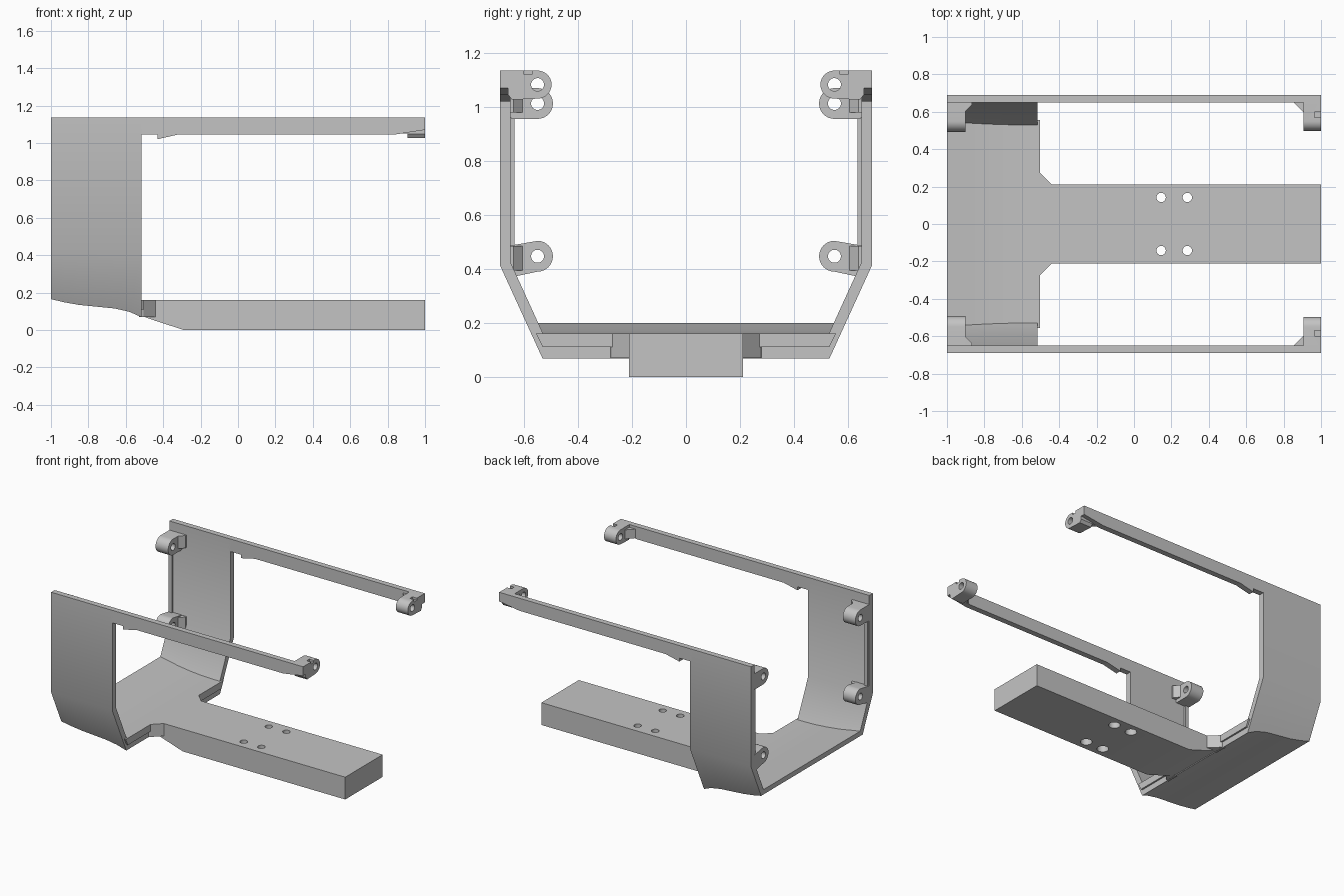
import bpy, bmesh, math

cube = bpy.data.objects.get("Cube")
if cube:
    bpy.data.objects.remove(cube, do_unlink=True)

grey = bpy.data.materials.new("plain grey")
grey.use_nodes = True
grey.diffuse_color = (0.55, 0.55, 0.55, 1)
grey.node_tree.nodes["Principled BSDF"].inputs["Base Color"].default_value = (0.55, 0.55, 0.55, 1)


def loft(name, rings):
    """Skin a list of closed rings of 3D points and cap both ends."""
    bm = bmesh.new()
    loops = [[bm.verts.new(p) for p in ring] for ring in rings]
    n = len(loops[0])
    for a, b in zip(loops, loops[1:]):
        for i in range(n):
            j = (i + 1) % n
            bm.faces.new((a[i], a[j], b[j], b[i]))
    bm.faces.new(loops[0])
    bm.faces.new(loops[-1])
    bmesh.ops.recalc_face_normals(bm, faces=bm.faces)
    mesh = bpy.data.meshes.new(name)
    bm.to_mesh(mesh)
    bm.free()
    mesh.materials.append(grey)
    ob = bpy.data.objects.new(name, mesh)
    bpy.context.collection.objects.link(ob)
    return ob


def prism(name, pts, axis, a, b):
    """Extrude a flat profile along an axis from a to b."""
    place = {"x": lambda p, d: (d, p[0], p[1]),
             "y": lambda p, d: (p[0], d, p[1]),
             "z": lambda p, d: (p[0], p[1], d)}[axis]
    return loft(name, [[place(p, d) for p in pts] for d in (a, b)])


def box(name, x0, x1, y0, y1, z0, z1):
    return prism(name, [(x0, y0), (x1, y0), (x1, y1), (x0, y1)], "z", z0, z1)


def circle(u, v, r, n=32):
    return [(u + r * math.cos(2 * math.pi * i / n),
             v + r * math.sin(2 * math.pi * i / n)) for i in range(n)]


def cut(ob, cutter):
    mod = ob.modifiers.new("cut", "BOOLEAN")
    mod.operation = "DIFFERENCE"
    mod.solver = "EXACT"
    mod.object = cutter
    deps = bpy.context.evaluated_depsgraph_get()
    mesh = bpy.data.meshes.new_from_object(ob.evaluated_get(deps))
    ob.modifiers.clear()
    ob.data = mesh
    bpy.data.objects.remove(cutter, do_unlink=True)


def smooth(ob, degrees=25):
    bpy.ops.object.select_all(action="DESELECT")
    ob.select_set(True)
    bpy.context.view_layer.objects.active = ob
    bpy.ops.object.shade_smooth_by_angle(angle=math.radians(degrees))


# U-shaped shell: x, underside height, floor height
TOP, OUT, INN, EDGE = 1.135, 0.69, 0.65, -0.515
stations = [(-1, 0.165, 0.2), (-0.93, 0.148, 0.19), (-0.85, 0.134, 0.178),
            (-0.75, 0.124, 0.168), (-0.66, 0.115, 0.162),
            (-0.58, 0.097, 0.16), (EDGE, 0.068, 0.16)]


def shell_ring(x, low, floor):
    outer = [(OUT, TOP), (OUT, 0.415), (OUT - 0.457 * (0.415 - low), low)]
    inner = [(INN, TOP), (INN, 0.424), (INN - 0.457 * (0.424 - floor), floor)]
    half = inner + outer[::-1]
    ring = inner[::-1] + outer
    left = [(-y, z) for y, z in outer[::-1]] + [(-y, z) for y, z in inner]
    return [(x, y, z) for y, z in ring + left]


smooth(loft("shell", [shell_ring(*s) for s in stations]))

# Lip along the front edge of the shell floor
prism("floor_lip", [(-0.53, 0.11), (0.53, 0.11), (0.555, 0.16), (-0.555, 0.16)],
      "x", EDGE - 0.01, -0.503)

# Tongue with four countersunk holes
tongue = prism("tongue", [(-0.53, 0.16), (1, 0.16), (1, 0), (-0.29, 0),
                          (-0.445, 0.05), (-0.53, 0.08)], "y", -0.212, 0.212)
for x in (0.145, 0.285):
    for y in (-0.142, 0.142):
        cut(tongue, prism("hole_cutter", circle(x, y, 0.025), "z", -0.1, 0.3))
        cut(tongue, prism("sink_cutter", circle(x, y, 0.038), "z", -0.1, 0.08))
smooth(tongue)


def lug(name, s, x0, x1, z, r, root_low, root_high):
    """Rounded ear with a hole, reaching in from the wall."""
    cy = 0.55
    arc = [(cy + r * math.cos(t), z + r * math.sin(t))
           for t in (math.pi * (0.5 + i / 16) for i in range(17))]
    pts = arc + [(0.645, root_low), (0.66, root_low + 0.02), (0.66, root_high)]
    ob = prism(name, [(s * y, h) for y, h in pts], "x", x0, x1)
    cut(ob, prism("hole_cutter", circle(s * cy, z, 0.024), "x", x0 - 0.1, x1 + 0.1))
    return ob


for s, side in ((1, "back"), (-1, "front")):
    y0, y1 = sorted((s * INN, s * OUT))

    # Long top rail with stepped brace and tapered tip
    prism(side + "_rail", [(-0.53, TOP), (1, TOP), (1, 1.07), (0.84, 1.045),
                           (-0.32, 1.045), (-0.43, 1.02), (-0.43, 1.045),
                           (-0.53, 1.045)], "y", y0, y1)

    # Triangular gussets joining the wall and floor block
    prism(side + "_tongue_gusset", [(-0.53, s * 0.2), (-0.53, s * 0.285),
                                    (-0.505, s * 0.275), (-0.44, s * 0.212),
                                    (-0.44, s * 0.2)], "z", 0.07, 0.16)

    # Rear ears
    for tag, z, low, high in (("upper", 1.013, 0.955, 1.07),
                              ("lower", 0.447, 0.37, 0.485)):
        smooth(lug(f"{side}_{tag}_rear_ear", s, -1, -0.9, z, 0.057, low, high))
        prism(f"{side}_{tag}_ear_gusset", [(-0.905, s * 0.605), (-0.9, s * 0.605),
                                           (-0.865, s * 0.64), (-0.865, s * 0.66),
                                           (-0.905, s * 0.66)], "z", low + 0.025, high)

    # Thin strip along the rear edge of the wall
    a, b = sorted((s * 0.635, s * 0.655))
    box(side + "_rear_strip", -0.995, -0.97, a, b, 0.46, 1.0)

    # Front ear with small notch
    ear = lug(side + "_tip_ear", s, 0.905, 1, 1.083, 0.052, 1.027, TOP)
    a, b = sorted((s * 0.57, s * 0.6))
    cut(ear, box("notch_cutter", 0.965, 1.1, a, b, 1.12, 1.2))
    smooth(ear)
    prism(side + "_tip_gusset", [(0.85, s * 0.655), (0.91, s * 0.595),
                                 (0.91, s * 0.655)], "z", 1.05, TOP - 0.02)
